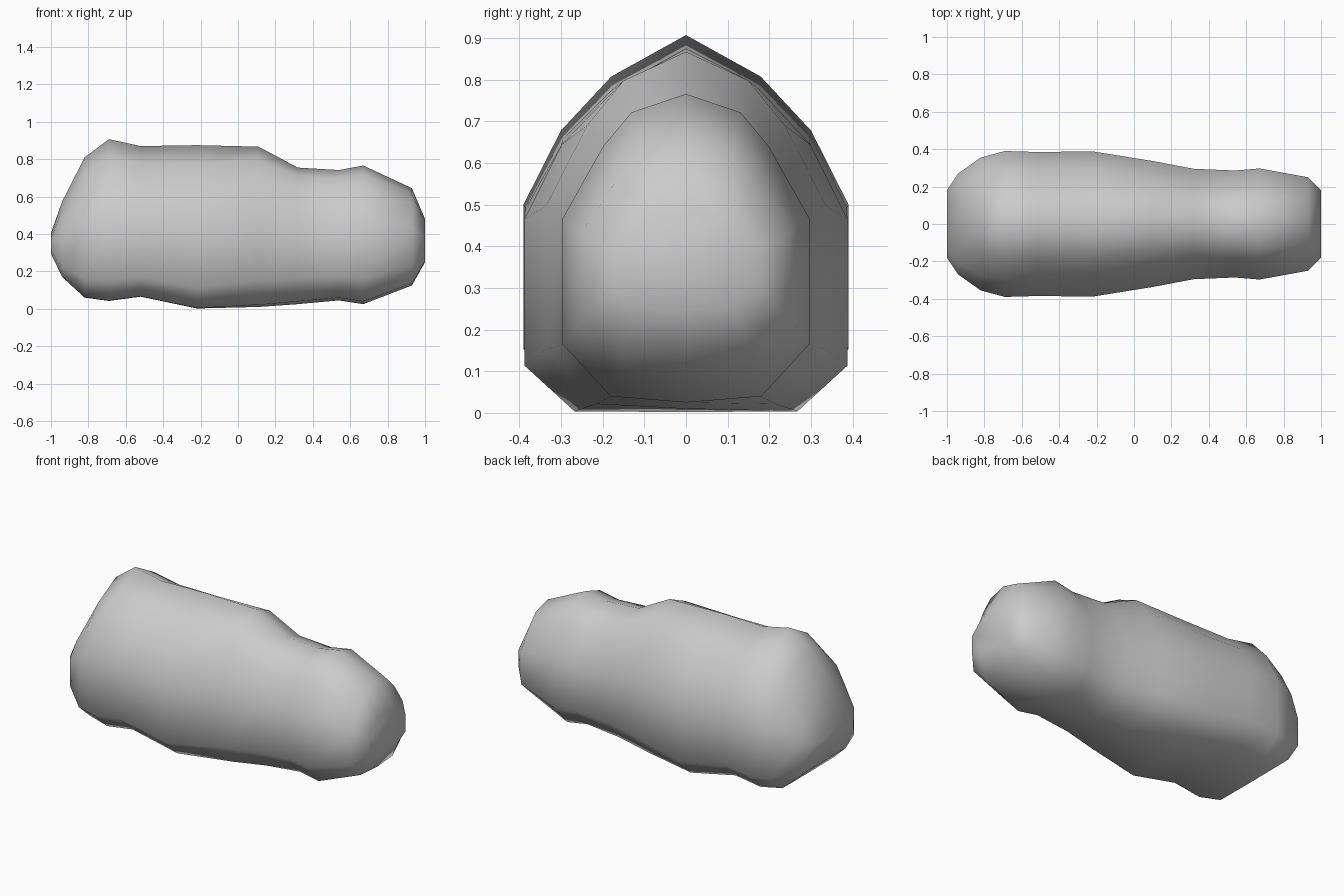
import bpy
import bmesh

if "Cube" in bpy.data.objects:
    bpy.data.objects.remove(bpy.data.objects["Cube"])

# Cross-section stations along the length: x, bottom z, top z, half width
STATIONS = [
    (-1.00, 0.295, 0.405, 0.18), (-0.94, 0.17, 0.575, 0.27),
    (-0.82, 0.06, 0.81, 0.355), (-0.69, 0.042, 0.907, 0.39),
    (-0.52, 0.065, 0.87, 0.385), (-0.22, 0.002, 0.875, 0.388),
    (0.11, 0.01, 0.867, 0.335), (0.32, 0.025, 0.755, 0.295),
    (0.54, 0.045, 0.742, 0.286), (0.67, 0.025, 0.766, 0.297),
    (0.93, 0.125, 0.645, 0.25), (1.00, 0.25, 0.48, 0.18),
]
# Half profiles, top to bottom: (share of half width, share of height)
BROAD = [(0, 1), (0.46, 0.885), (0.77, 0.735), (1, 0.53), (1, 0.128), (0.69, 0.002), (0, 0)]
NARROW = [(0, 1), (0.44, 0.94), (0.67, 0.83), (1, 0.595), (1, 0.19), (0.61, 0.02), (0, 0)]


def ring(bm, x, low, high, width):
    """One closed cross-section, blended from the broad to the narrow profile."""
    blend = min(max((x + 0.2) / 0.5, 0), 1)
    half = [((a[0] + (b[0] - a[0]) * blend) * width,
             low + (a[1] + (b[1] - a[1]) * blend) * (high - low))
            for a, b in zip(BROAD, NARROW)]
    loop = half + [(-y, z) for y, z in half[-2:0:-1]]
    return [bm.verts.new((x, y, z)) for y, z in loop]


# Body: loft through the stations and close both ends
bm = bmesh.new()
rings = [ring(bm, *s) for s in STATIONS]
count = len(rings[0])
for a, b in zip(rings, rings[1:]):
    for i in range(count):
        j = (i + 1) % count
        bm.faces.new((a[i], a[j], b[j], b[i]))
bm.faces.new(rings[0])
bm.faces.new(rings[-1])
bmesh.ops.recalc_face_normals(bm, faces=bm.faces)
for face in bm.faces:
    face.smooth = True

mesh = bpy.data.meshes.new("body")
bm.to_mesh(mesh)
bm.free()
body = bpy.data.objects.new("body", mesh)
bpy.context.collection.objects.link(body)

# Plain grey surface
grey = bpy.data.materials.new("light_grey")
grey.diffuse_color = (0.6, 0.6, 0.6, 1)
grey.use_nodes = True
grey.node_tree.nodes["Principled BSDF"].inputs["Base Color"].default_value = grey.diffuse_color
mesh.materials.append(grey)
